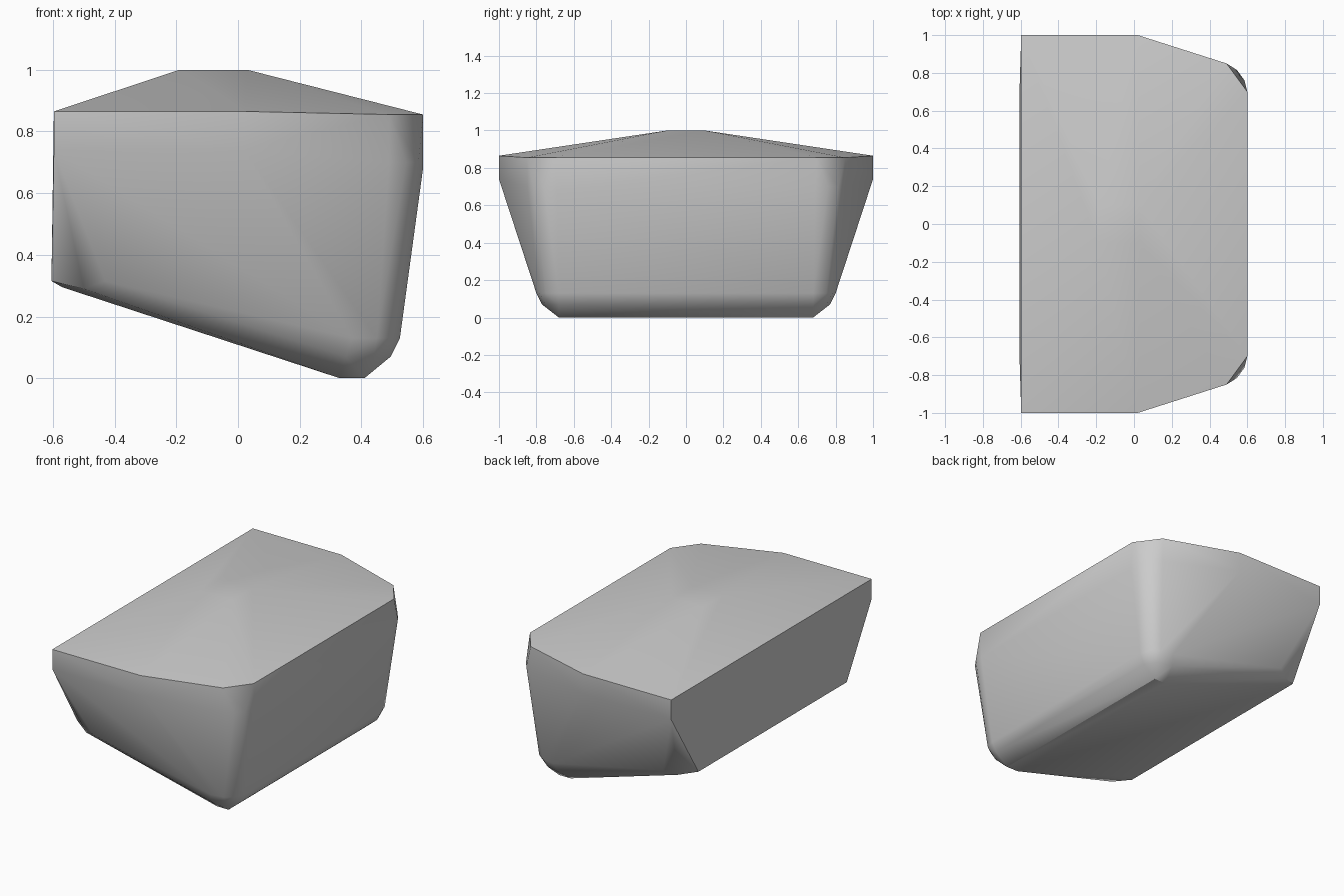
import bpy
import bmesh

cube = bpy.data.objects.get("Cube")
if cube:
    bpy.data.objects.remove(cube, do_unlink=True)

grey = bpy.data.materials.new("plain grey")
grey.use_nodes = True
colour = (0.6, 0.6, 0.6, 1)
grey.diffuse_color = colour
grey.node_tree.nodes["Principled BSDF"].inputs["Base Color"].default_value = colour

# Corners of one half of the block; the other half is mirrored across y
roof_flat = [(-0.19, 0.1, 1), (0.03, 0.1, 1)]
rim = [(-0.597, 1, 0.865), (0.02, 1, 0.865), (0.49, 0.85, 0.855), (0.6, 0.7, 0.855)]
wall_band = [(-0.597, 1, 0.74), (0.02, 1, 0.74), (0.49, 0.848, 0.7),
             (0.545, 0.815, 0.7), (0.585, 0.76, 0.7), (0.6, 0.69, 0.68)]
lower_wall = [(-0.605, 0.74, 0.315), (-0.43, 0.84, 0.315), (0.37, 0.8, 0.13),
              (0.45, 0.785, 0.13), (0.5, 0.75, 0.13), (0.525, 0.68, 0.13)]
bottom_bevel = [(-0.5, 0.8, 0.29), (0.35, 0.77, 0.07), (0.44, 0.75, 0.07), (0.495, 0.68, 0.07)]
underside = [(-0.57, 0.68, 0.295), (0.33, 0.68, 0), (0.41, 0.68, 0)]

# Wrap the corners in a solid skin
bm = bmesh.new()
for x, y, z in roof_flat + rim + wall_band + lower_wall + bottom_bevel + underside:
    for side in (-1, 1):
        bm.verts.new((x, side * y, z))
hull = bmesh.ops.convex_hull(bm, input=bm.verts)
spare = {v for v in hull["geom_interior"] + hull["geom_unused"]
         if isinstance(v, bmesh.types.BMVert)}
bmesh.ops.delete(bm, geom=list(spare), context="VERTS")
bmesh.ops.dissolve_limit(bm, angle_limit=0.01, verts=bm.verts, edges=bm.edges)
bmesh.ops.recalc_face_normals(bm, faces=bm.faces)

mesh = bpy.data.meshes.new("block_body")
bm.to_mesh(mesh)
bm.free()
mesh.materials.append(grey)
body = bpy.data.objects.new("block_body", mesh)
bpy.context.collection.objects.link(body)

# Soft rounded corners, crisp rim
bpy.ops.object.select_all(action="DESELECT")
body.select_set(True)
bpy.context.view_layer.objects.active = body
bpy.ops.object.shade_smooth_by_angle(angle=0.6)
